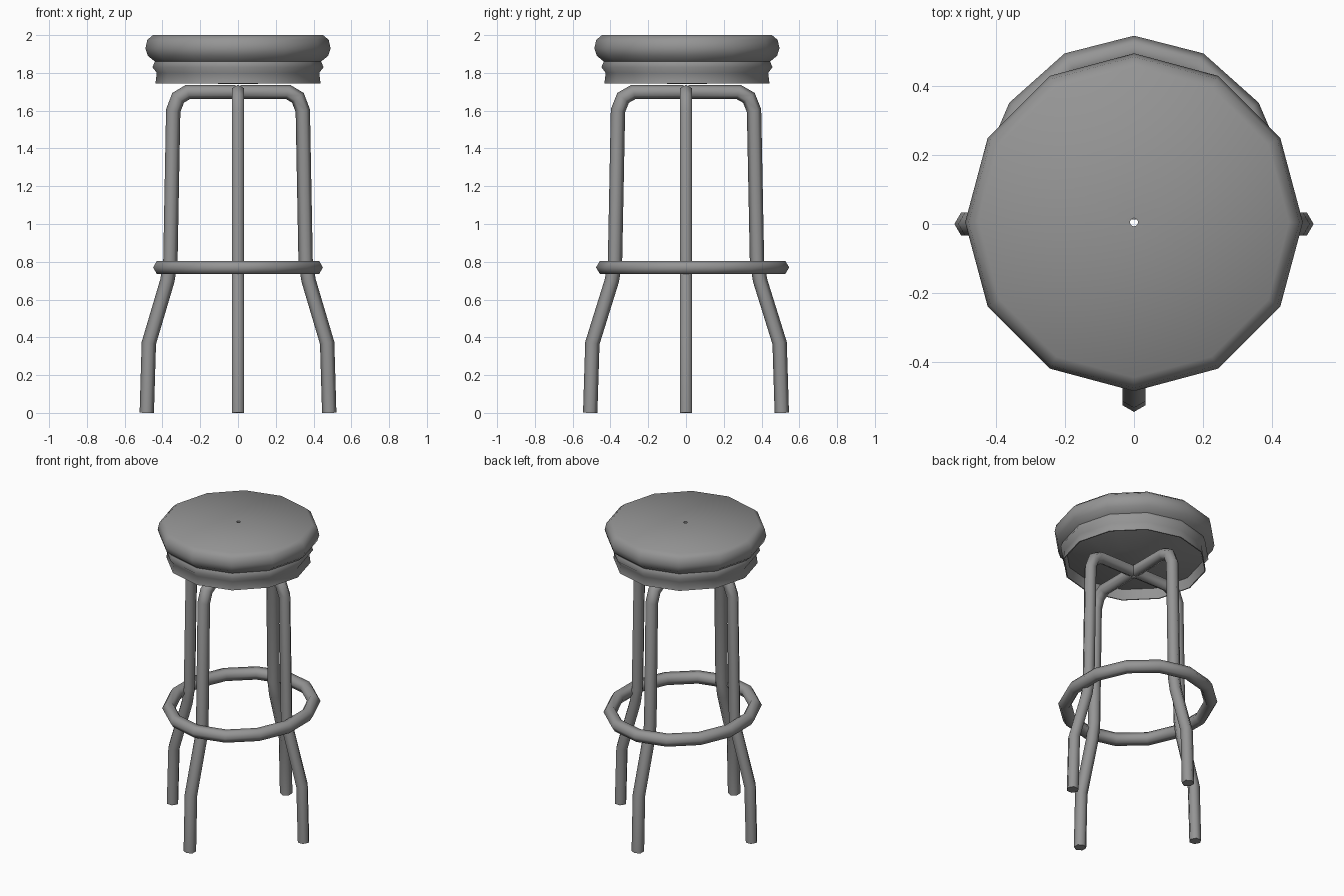
import bpy, bmesh, math
from mathutils import Vector

if "Cube" in bpy.data.objects:
    bpy.data.objects.remove(bpy.data.objects["Cube"], do_unlink=True)

grey = bpy.data.materials.new("matte_grey")
grey.use_nodes = True
grey.diffuse_color = (0.3, 0.3, 0.3, 1)
grey.node_tree.nodes["Principled BSDF"].inputs["Base Color"].default_value = (0.3, 0.3, 0.3, 1)


def bridge(bm, loops, closed):
    """Join neighbouring vertex loops with quads."""
    for i in range(len(loops) if closed else len(loops) - 1):
        a, b = loops[i], loops[(i + 1) % len(loops)]
        for j in range(len(a)):
            k = (j + 1) % len(a)
            bm.faces.new((a[j], a[k], b[k], b[j]))


def finish(bm, name):
    bmesh.ops.recalc_face_normals(bm, faces=bm.faces)
    mesh = bpy.data.meshes.new(name)
    bm.to_mesh(mesh)
    bm.free()
    mesh.materials.append(grey)
    obj = bpy.data.objects.new(name, mesh)
    bpy.context.collection.objects.link(obj)
    bpy.ops.object.select_all(action="DESELECT")
    obj.select_set(True)
    bpy.context.view_layer.objects.active = obj
    bpy.ops.object.shade_smooth_by_angle(angle=math.radians(65))
    return obj


def tube(name, path, binormal, radius, closed=False, sides=6):
    """Sweep a polygon along a planar path with mitred joints."""
    bm = bmesh.new()
    path = [Vector(p) for p in path]
    b = Vector(binormal)
    count = len(path)
    loops = []
    for i, p in enumerate(path):
        before = path[i - 1] if closed or i > 0 else None
        after = path[(i + 1) % count] if closed or i < count - 1 else None
        d1 = (p - before).normalized() if before else (after - p).normalized()
        d2 = (after - p).normalized() if after else d1
        tangent = (d1 + d2).normalized()
        n = tangent.cross(b) / max(tangent.dot(d1), 0.5)
        angles = [math.tau * s / sides for s in range(sides)]
        loops.append([bm.verts.new(p + radius * (n * math.cos(a) + b * math.sin(a)))
                      for a in angles])
    bridge(bm, loops, closed)
    if not closed:
        bm.faces.new(loops[0])
        bm.faces.new(loops[-1])
    return finish(bm, name)


# Cushioned seat with a rolled rim, creased skirt and recessed underside
profile = [(0.012, 2.0), (0.45, 2.0), (0.48, 1.975), (0.49, 1.93), (0.477, 1.89),
           (0.44, 1.86), (0.453, 1.83), (0.43, 1.80), (0.437, 1.745),
           (0.43, 1.745), (0.418, 1.81), (0.2, 1.745), (0.012, 1.74)]
bm = bmesh.new()
rings = []
for r, z in profile:
    rings.append([bm.verts.new((r * math.sin(math.tau * s / 12),
                                r * math.cos(math.tau * s / 12) + 0.005, z))
                  for s in range(12)])
bridge(bm, rings, True)
finish(bm, "seat")

# Four bent legs meeting under the seat; front and back spread a little wider
leg_profile = [(0.483, 0), (0.472, 0.37), (0.374, 0.70), (0.358, 0.80), (0.343, 1.6),
               (0.317, 1.668), (0.265, 1.699), (0.012, 1.699)]
for name, direction, spread in (("left_leg", (1, 0), 1), ("right_leg", (-1, 0), 1),
                                ("front_leg", (0, -1), 1.05), ("back_leg", (0, 1), 1.05)):
    dx, dy = direction
    path = [(dx * r * spread, dy * r * spread, z) for r, z in leg_profile]
    tube(name, path, (-dy, dx, 0), 0.038)

# Oval foot ring, set slightly towards the back
ring_path = [(0.42 * math.sin(math.tau * s / 14),
              0.47 * math.cos(math.tau * s / 14) + 0.035, 0.77) for s in range(14)]
tube("foot_ring", ring_path, (0, 0, 1), 0.04, closed=True)
